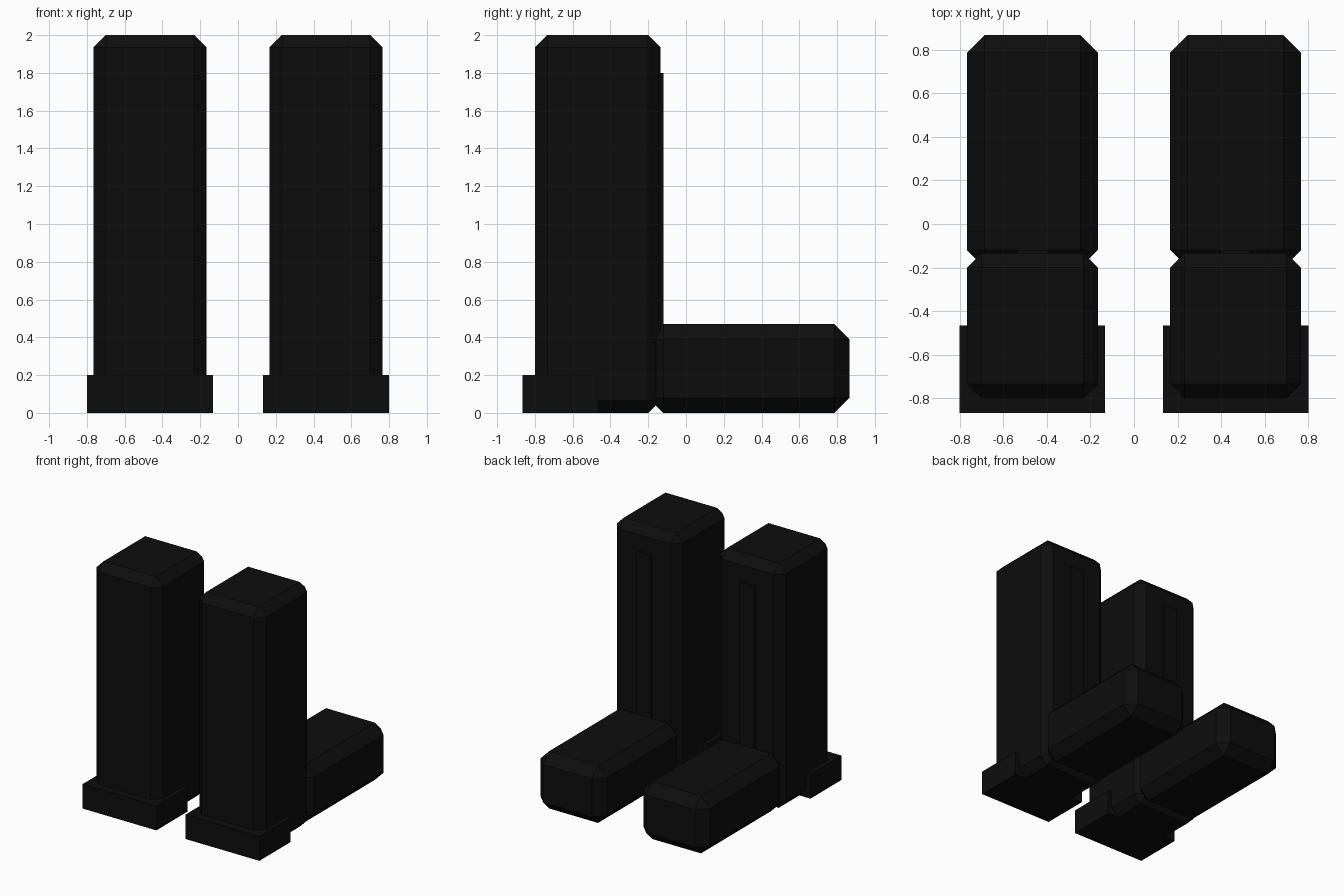
import bpy, bmesh

if "Cube" in bpy.data.objects:
    bpy.data.objects.remove(bpy.data.objects["Cube"])

black = bpy.data.materials.new("near_black")
black.diffuse_color = (0.0043, 0.0043, 0.0043, 1)
black.use_nodes = True
black.node_tree.nodes["Principled BSDF"].inputs["Base Color"].default_value = black.diffuse_color


def block(name, lo, hi, chamfer=0.0):
    """Box between two corners, with every edge optionally chamfered."""
    bm = bmesh.new()
    bmesh.ops.create_cube(bm, size=1)
    for v in bm.verts:
        v.co = [(a + b) / 2 + c * (b - a) for a, b, c in zip(lo, hi, v.co)]
    if chamfer:
        bmesh.ops.bevel(bm, geom=bm.edges[:], offset=chamfer, segments=1,
                        profile=0.5, affect='EDGES')
    bmesh.ops.recalc_face_normals(bm, faces=bm.faces[:])
    mesh = bpy.data.meshes.new(name)
    bm.to_mesh(mesh)
    bm.free()
    mesh.materials.append(black)
    bpy.context.collection.objects.link(bpy.data.objects.new(name, mesh))


# name, x range, y range, z range (right-hand unit), chamfer
parts = [
    ("upright", (0.166, 0.766), (-0.80, -0.134), (0.0, 2.0), 0.066),
    ("rear_block", (0.166, 0.766), (-0.20, 0.866), (0.0, 0.47), 0.08),
    ("front_foot", (0.132, 0.80), (-0.866, -0.466), (0.0, 0.20), 0.0),
    ("back_strip", (0.40, 0.533), (-0.20, -0.12), (0.20, 1.80), 0.0),
]

# Two matching units, mirrored across x = 0
for side, sign in (("right", 1), ("left", -1)):
    for name, xr, yr, zr, chamfer in parts:
        x0, x1 = sorted(sign * x for x in xr)
        block(f"{name}_{side}", (x0, yr[0], zr[0]), (x1, yr[1], zr[1]), chamfer)
